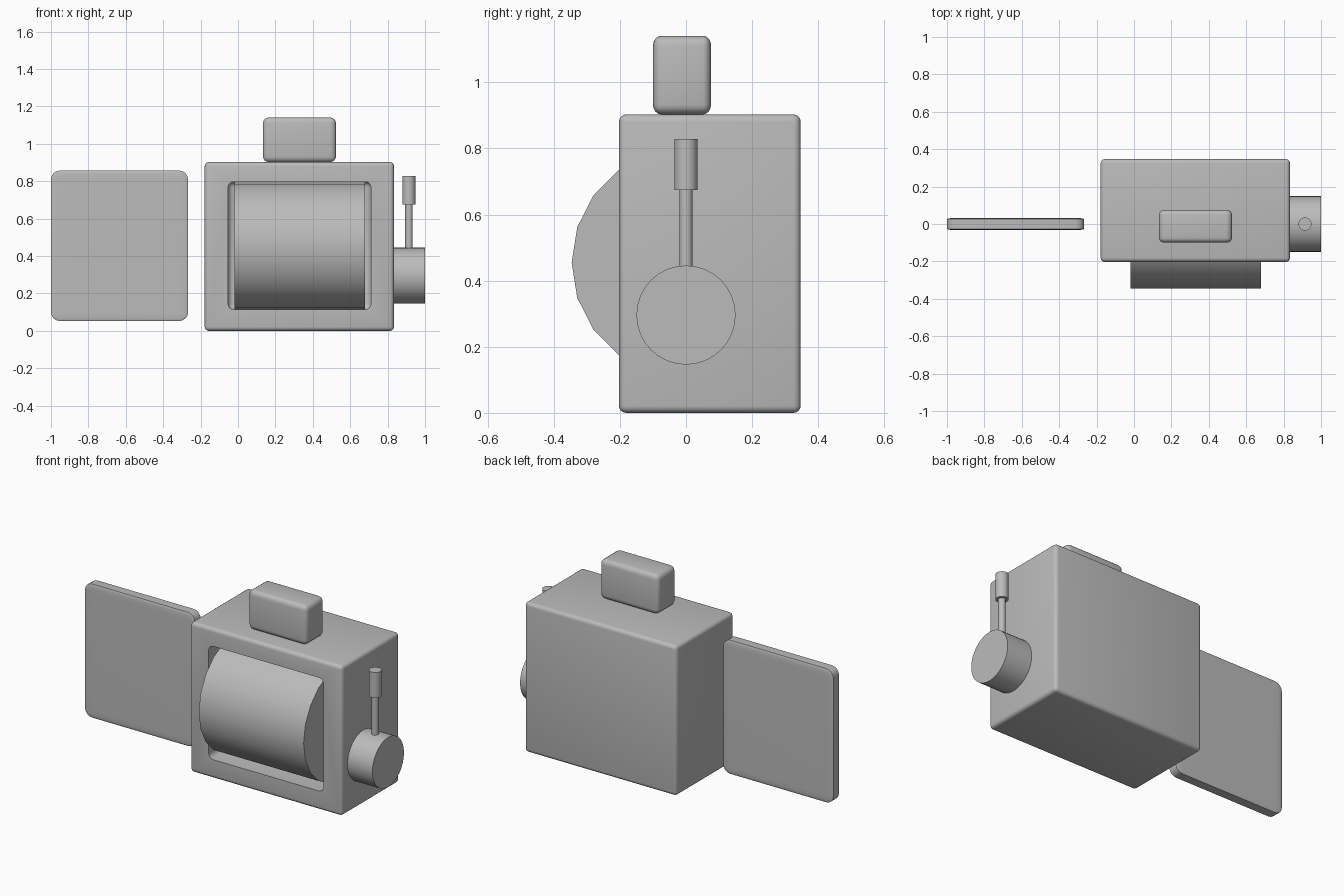
import bpy, bmesh, math
from mathutils import Matrix, Vector

if "Cube" in bpy.data.objects:
    bpy.data.objects.remove(bpy.data.objects["Cube"])

grey = bpy.data.materials.new("plain grey")
grey.diffuse_color = (0.5, 0.5, 0.5, 1)
grey.use_nodes = True
grey.node_tree.nodes["Principled BSDF"].inputs["Base Color"].default_value = grey.diffuse_color


def finish(name, bm, angle=30):
    mesh = bpy.data.meshes.new(name)
    bmesh.ops.recalc_face_normals(bm, faces=bm.faces)
    bm.to_mesh(mesh)
    bm.free()
    mesh.materials.append(grey)
    ob = bpy.data.objects.new(name, mesh)
    bpy.context.collection.objects.link(ob)
    smooth(ob, angle)
    return ob


def smooth(ob, angle=30):
    bpy.ops.object.select_all(action='DESELECT')
    ob.select_set(True)
    bpy.context.view_layer.objects.active = ob
    bpy.ops.object.shade_smooth_by_angle(angle=math.radians(angle))


def rounded_box(name, low, high, radius, segments=4):
    """Box between two corners; radius is the edge rounding along each axis."""
    low, high, radius = Vector(low), Vector(high), Vector(radius)
    bm = bmesh.new()
    bmesh.ops.create_cube(bm, size=1)
    # bevel by one unit, then scale so each axis gets its own radius
    ratio = [(high[i] - low[i]) / radius[i] for i in range(3)]
    bmesh.ops.scale(bm, vec=ratio, verts=bm.verts)
    bmesh.ops.bevel(bm, geom=bm.edges[:], offset=1, segments=segments,
                    profile=0.5, affect='EDGES')
    bmesh.ops.scale(bm, vec=radius, verts=bm.verts)
    bmesh.ops.translate(bm, vec=(low + high) / 2, verts=bm.verts)
    return finish(name, bm)


def cylinder(name, start, end, radius, sides, axis):
    start, end = Vector(start), Vector(end)
    bm = bmesh.new()
    bmesh.ops.create_cone(bm, cap_ends=True, segments=sides, radius1=radius,
                          radius2=radius, depth=(end - start).length)
    if axis == 'X':
        bm.transform(Matrix.Rotation(math.pi / 2, 4, 'Y'))
    bmesh.ops.translate(bm, vec=(start + end) / 2, verts=bm.verts)
    return finish(name, bm)


# Main housing with a window recess in the front
body = rounded_box("housing", (-0.178, -0.203, 0), (0.834, 0.347, 0.903),
                   (0.022, 0.022, 0.022))
cutter = rounded_box("window_cutter", (-0.053, -0.5, 0.115), (0.711, 0.03, 0.797),
                     (0.03, 0.03, 0.03))
cut = body.modifiers.new("window", 'BOOLEAN')
cut.operation = 'DIFFERENCE'
cut.solver = 'EXACT'
cut.object = cutter
bpy.context.view_layer.objects.active = body
bpy.ops.object.modifier_apply(modifier=cut.name)
bpy.data.objects.remove(cutter)
smooth(body)

# Drum bulging out of the window
cylinder("drum", (-0.019, 0, 0.455), (0.679, 0, 0.455), 0.346, 20, 'X')

# Block on the roof
rounded_box("top_block", (0.134, -0.1, 0.903), (0.524, 0.076, 1.141),
            (0.032, 0.025, 0.03))

# Side hub with its lever and grip
cylinder("lever_hub", (0.8, 0, 0.296), (1.0, 0, 0.296), 0.15, 32, 'X')
cylinder("lever_rod", (0.914, 0, 0.3), (0.914, 0, 0.7), 0.02, 32, 'Z')
cylinder("lever_grip", (0.914, 0, 0.675), (0.914, 0, 0.829), 0.035, 32, 'Z')

# Separate flat panel
rounded_box("side_panel", (-1.0, -0.032, 0.053), (-0.267, 0.032, 0.857),
            (0.047, 0.005, 0.047))
